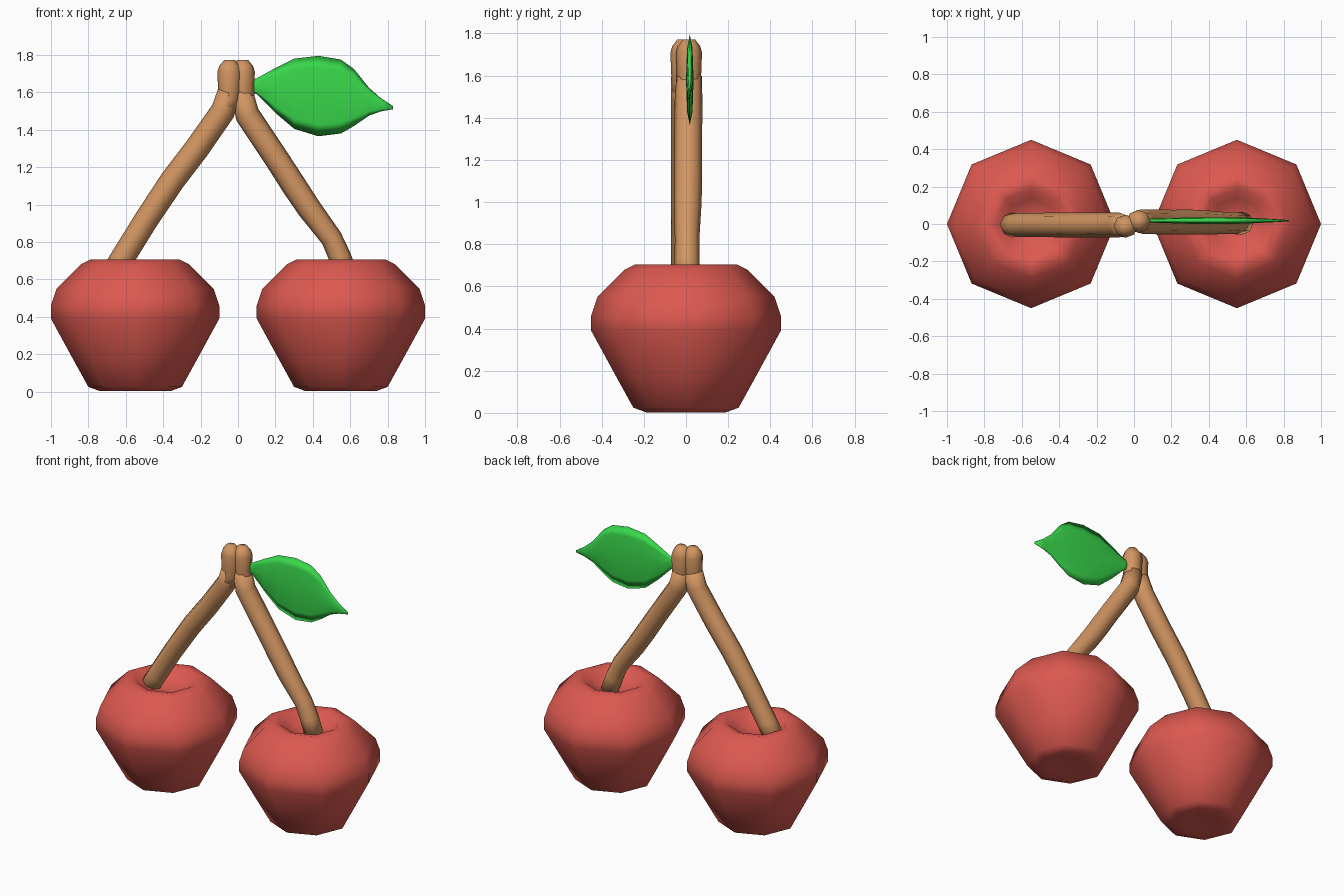
import bpy, bmesh
from math import cos, sin, pi
from mathutils import Vector

if "Cube" in bpy.data.objects:
    bpy.data.objects.remove(bpy.data.objects["Cube"])


def material(name, rgb):
    m = bpy.data.materials.new(name)
    m.diffuse_color = (*rgb, 1)
    m.use_nodes = True
    m.node_tree.nodes["Principled BSDF"].inputs["Base Color"].default_value = m.diffuse_color
    return m


red = material("cherry_red", (0.72, 0.10, 0.08))
brown = material("stem_brown", (0.64, 0.30, 0.12))
green = material("leaf_green", (0.04, 0.68, 0.07))


def loft(name, rings, mat):
    """Skin a list of equal-length point rings, cap both ends, shade smooth."""
    bm = bmesh.new()
    vs = [[bm.verts.new(p) for p in ring] for ring in rings]
    n = len(vs[0])
    for a, b in zip(vs, vs[1:]):
        for i in range(n):
            j = (i + 1) % n
            bm.faces.new((a[i], a[j], b[j], b[i]))
    bm.faces.new(vs[0][::-1])
    bm.faces.new(vs[-1])
    bmesh.ops.recalc_face_normals(bm, faces=bm.faces)
    for f in bm.faces:
        f.smooth = True
    me = bpy.data.meshes.new(name)
    bm.to_mesh(me)
    bm.free()
    me.materials.append(mat)
    ob = bpy.data.objects.new(name, me)
    bpy.context.collection.objects.link(ob)
    return ob


def ring(c, u, v, n=8):
    return [Vector(c) + u * cos(2 * pi * i / n) + v * sin(2 * pi * i / n) for i in range(n)]


X, Y, Z = Vector((1, 0, 0)), Vector((0, 1, 0)), Vector((0, 0, 1))


def tube(name, path, mat):
    """Eight-sided tube through (x, y, z, radius) points."""
    pts = [Vector(p[:3]) for p in path]
    rings = []
    for i, p in enumerate(path):
        t = (pts[min(i + 1, len(pts) - 1)] - pts[max(i - 1, 0)]).normalized()
        v = t.cross(Y).normalized()
        rings.append(ring(pts[i], v * p[3], v.cross(t).normalized() * p[3]))
    return loft(name, rings, mat)


# Cherries: eight-sided profile with a dimple on top
profile = [(0.12, 0.01), (0.19, 0.003), (0.25, 0.025), (0.33, 0.17), (0.45, 0.39),
           (0.45, 0.46), (0.42, 0.55), (0.29, 0.68), (0.24, 0.705), (0.19, 0.695),
           (0.14, 0.65), (0.05, 0.62)]
for side, x in (("left", -0.55), ("right", 0.55)):
    loft(side + "_cherry", [ring((x, 0, z), X * r, Y * r) for r, z in profile], red)

# Stems
tube("left_stem", [(-0.68, -0.005, 0.61, 0.065), (-0.62, -0.005, 0.71, 0.065),
                   (-0.49, -0.005, 0.92, 0.065), (-0.35, -0.005, 1.13, 0.067),
                   (-0.22, -0.005, 1.30, 0.067), (-0.08, -0.005, 1.50, 0.066),
                   (-0.05, -0.01, 1.60, 0.06)], brown)
tube("right_stem", [(0.58, 0.005, 0.62, 0.06), (0.545, 0.005, 0.72, 0.06),
                    (0.50, 0.005, 0.82, 0.058), (0.38, 0.008, 0.98, 0.065),
                    (0.30, 0.01, 1.10, 0.067), (0.21, 0.01, 1.24, 0.066),
                    (0.05, 0.012, 1.48, 0.066), (0.02, 0.015, 1.60, 0.06)], brown)

# Knot where the stems meet: two fused lobes
for side, x, y in (("left", -0.045, -0.012), ("right", 0.025, 0.014)):
    s = -1 if x < 0 else 1
    lobe = [(s * 0.03, 1.48, 0.055), (s * 0.005, 1.56, 0.058), (0, 1.62, 0.062),
            (0, 1.71, 0.065), (0, 1.74, 0.056), (0, 1.772, 0.03)]
    loft(side + "_knot", [ring((x + dx, y, z), X * r, Y * r * 0.95) for dx, z, r in lobe], brown)

# Leaf: flattened cross-sections (x, bottom z, top z, half thickness)
sections = [(0.05, 1.61, 1.66, 0.008), (0.10, 1.59, 1.675, 0.011), (0.20, 1.49, 1.73, 0.014),
            (0.30, 1.405, 1.78, 0.017), (0.43, 1.365, 1.795, 0.018), (0.55, 1.38, 1.775, 0.017),
            (0.62, 1.42, 1.725, 0.015), (0.70, 1.475, 1.625, 0.011), (0.76, 1.497, 1.572, 0.008),
            (0.83, 1.51, 1.525, 0.003)]
loft("leaf", [ring((x, 0.018, (a + b) / 2), Z * ((b - a) / 2), Y * t)
              for x, a, b, t in sections], green)
